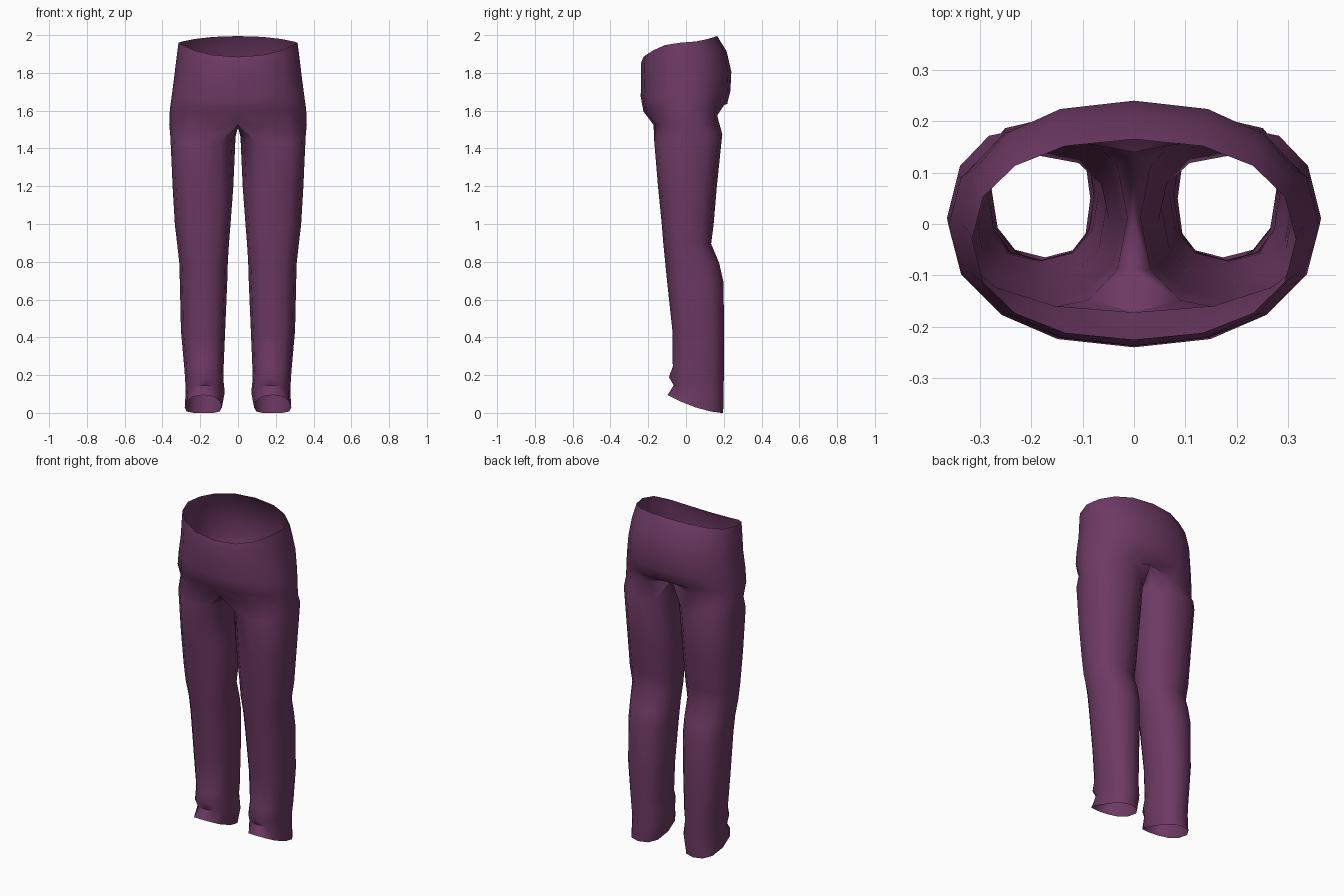
import bpy
import bmesh
from math import sin, cos, radians

if "Cube" in bpy.data.objects:
    bpy.data.objects.remove(bpy.data.objects["Cube"], do_unlink=True)

fabric = bpy.data.materials.new("plum_fabric")
fabric.use_nodes = True
plum = (0.155, 0.042, 0.127, 1)
fabric.diffuse_color = plum
fabric.node_tree.nodes["Principled BSDF"].inputs["Base Color"].default_value = plum

OUTER = 9   # points from centre front round the hip to centre back
AROUND = 12  # points round a closed leg ring


def rounded(angle, power):
    """Point on a unit superellipse; angle zero is the outer side, negative is front."""
    c, s = cos(radians(angle)), sin(radians(angle))
    return (abs(c) ** (2 / power) * (1 if c > 0 else -1),
            abs(s) ** (2 / power) * (1 if s > 0 else -1))


def hip_ring(z_front, z_side, z_back, width, front, back):
    ring = []
    for i in range(OUTER):
        x, y = rounded(-90 + 180 * i / (OUTER - 1), 2.25)
        z = z_side + abs(y) ** 2 * ((z_front if y < 0 else z_back) - z_side)
        px = 0 if i in (0, OUTER - 1) else width * x
        ring.append((px, (front + back) / 2 + y * (back - front) / 2, z))
    return ring


def leg_ring(z_front, z_back, inner, outer, front, back):
    ring = []
    for i in range(AROUND):
        x, y = rounded(-120 + 30 * i, 2.4)
        t = (1 - y) / 2
        ring.append(((inner + outer) / 2 + x * (outer - inner) / 2,
                     (front + back) / 2 + y * (back - front) / 2,
                     z_back + (z_front - z_back) * t ** 1.7))
    return ring


# Hips from waistband down: front z, side z, back z, half width, front y, back y
hips = [hip_ring(*row) for row in (
    (1.89, 1.965, 2.0, .315, -.225, .165),
    (1.86, 1.89, 1.92, .325, -.237, .215),
    (1.78, 1.79, 1.81, .337, -.237, .24),
    (1.68, 1.69, 1.71, .35, -.24, .235),
    (1.60, 1.61, 1.64, .361, -.225, .218),
)]

# Crotch ring: the hip outline plus the centre seam between the legs
crotch = hip_ring(1.53, 1.53, 1.55, .364, -.172, .195)
crotch[7] = (.14, .165, 1.58)
crotch[8] = (0, .14, 1.62)
crotch += [(0, .09, 1.56), (0, .0, 1.52), (0, -.09, 1.51)]

# Legs downward: front z, back z, inner x, outer x, front y, back y
legs = [leg_ring(*row) for row in (
    (1.44, 1.48, .013, .358, -.168, .192),
    (1.2, 1.2, .025, .346, -.148, .163),
    (1.0, 1.0, .04, .334, -.128, .146),
    (.9, .9, .048, .322, -.12, .133),
    (.8, .8, .054, .311, -.11, .175),
    (.7, .7, .057, .308, -.1, .198),
    (.44, .44, .068, .302, -.072, .202),
    (.25, .25, .076, .285, -.07, .202),
    (.195, .18, .078, .28, -.09, .2),
    (.15, .1, .07, .277, -.065, .198),
    (.1, .005, .085, .282, -.098, .197),
)]

# Skin the rings, then mirror for the other side
bm = bmesh.new()
rings = [[bm.verts.new(p) for p in ring] for ring in hips + [crotch] + legs]
for upper, lower in zip(rings, rings[1:]):
    closed = len(upper) == AROUND
    for i in range(AROUND if closed else OUTER - 1):
        j = (i + 1) % len(upper) if closed else i + 1
        bm.faces.new((upper[i], lower[i], lower[j], upper[j]))
lowest = min(v.co.z for v in bm.verts)
for v in bm.verts:
    v.co.z -= lowest

mesh = bpy.data.meshes.new("trousers")
bm.to_mesh(mesh)
bm.free()
mesh.materials.append(fabric)
trousers = bpy.data.objects.new("trousers", mesh)
bpy.context.collection.objects.link(trousers)
bpy.context.view_layer.objects.active = trousers
trousers.select_set(True)
bpy.ops.object.shade_smooth_by_angle(angle=radians(50))
mirror = trousers.modifiers.new("other_side", 'MIRROR')
mirror.use_clip = True
mirror.merge_threshold = 0.0005
